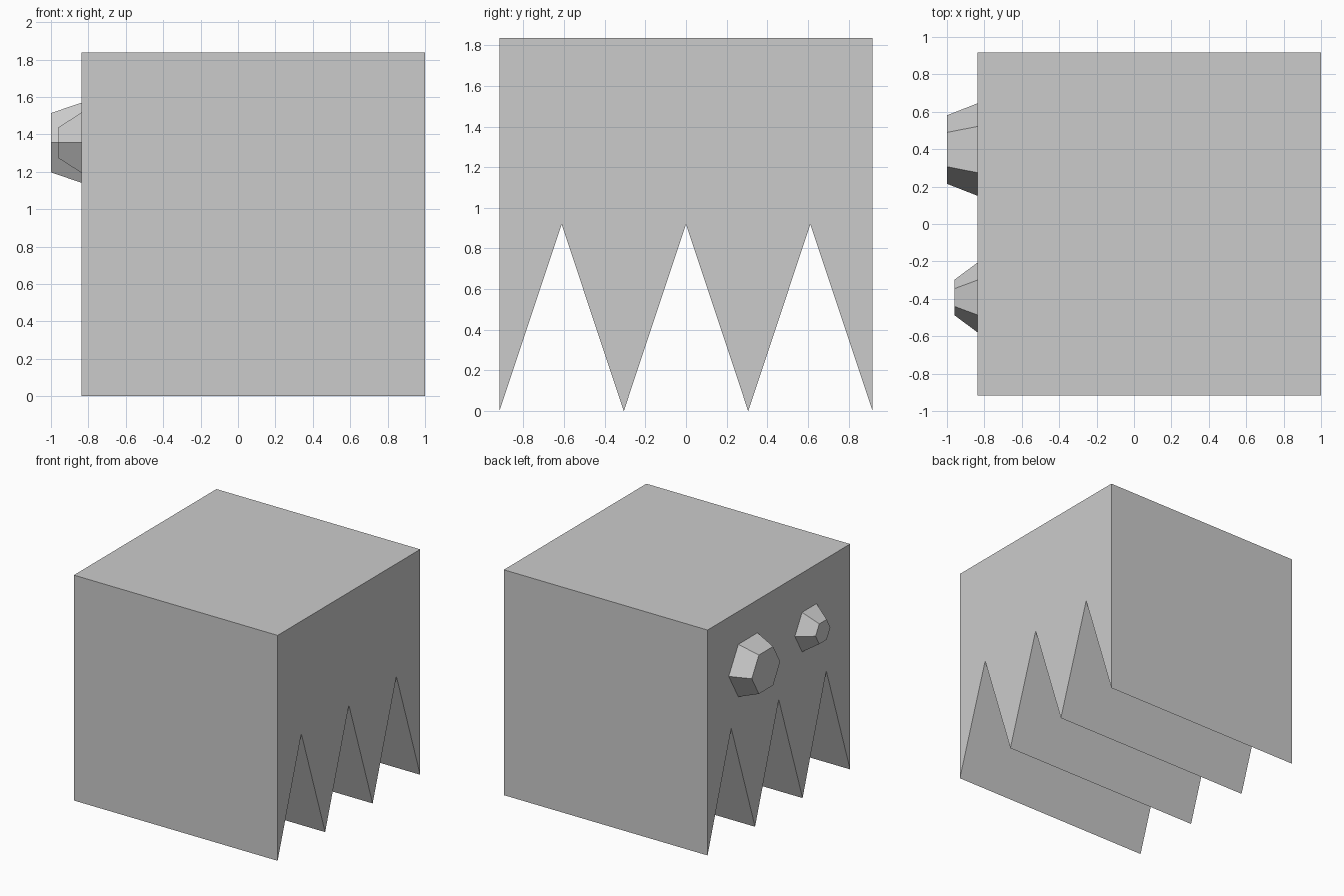
import bpy, bmesh
from math import cos, sin, pi

if "Cube" in bpy.data.objects:
    bpy.data.objects.remove(bpy.data.objects["Cube"])


def loft(name, ring_a, ring_b):
    """Closed solid joining two matching outlines."""
    bm = bmesh.new()
    a = [bm.verts.new(p) for p in ring_a]
    b = [bm.verts.new(p) for p in ring_b]
    n = len(a)
    for i in range(n):
        j = (i + 1) % n
        bm.faces.new((a[i], a[j], b[j], b[i]))
    bm.faces.new(a[::-1])
    bm.faces.new(b)
    bmesh.ops.recalc_face_normals(bm, faces=bm.faces)
    mesh = bpy.data.meshes.new(name)
    bm.to_mesh(mesh)
    bm.free()
    obj = bpy.data.objects.new(name, mesh)
    bpy.context.collection.objects.link(obj)
    return obj


HALF, TOP, FACE_X, BACK_X = 0.918, 1.837, -0.837, 1.0

# Body: square block with a zigzag lower edge, extruded along x
profile = [(HALF, TOP), (-HALF, TOP)]
profile += [(-HALF + i * HALF / 3, TOP / 2 if i % 2 else 0.0) for i in range(7)]
loft("body",
     [(FACE_X, y, z) for y, z in profile],
     [(BACK_X, y, z) for y, z in profile])


# Eyes: tapered hexagonal studs of different sizes
def hexagon(x, y, z, r):
    return [(x, y + r * cos(i * pi / 3), z + r * sin(i * pi / 3)) for i in range(6)]


for name, y, r_base, r_tip, tip_x in (("large_eye", 0.398, 0.247, 0.183, -1.0),
                                      ("small_eye", -0.393, 0.186, 0.095, -0.96)):
    loft(name, hexagon(FACE_X, y, 1.355, r_base), hexagon(tip_x, y, 1.355, r_tip))
